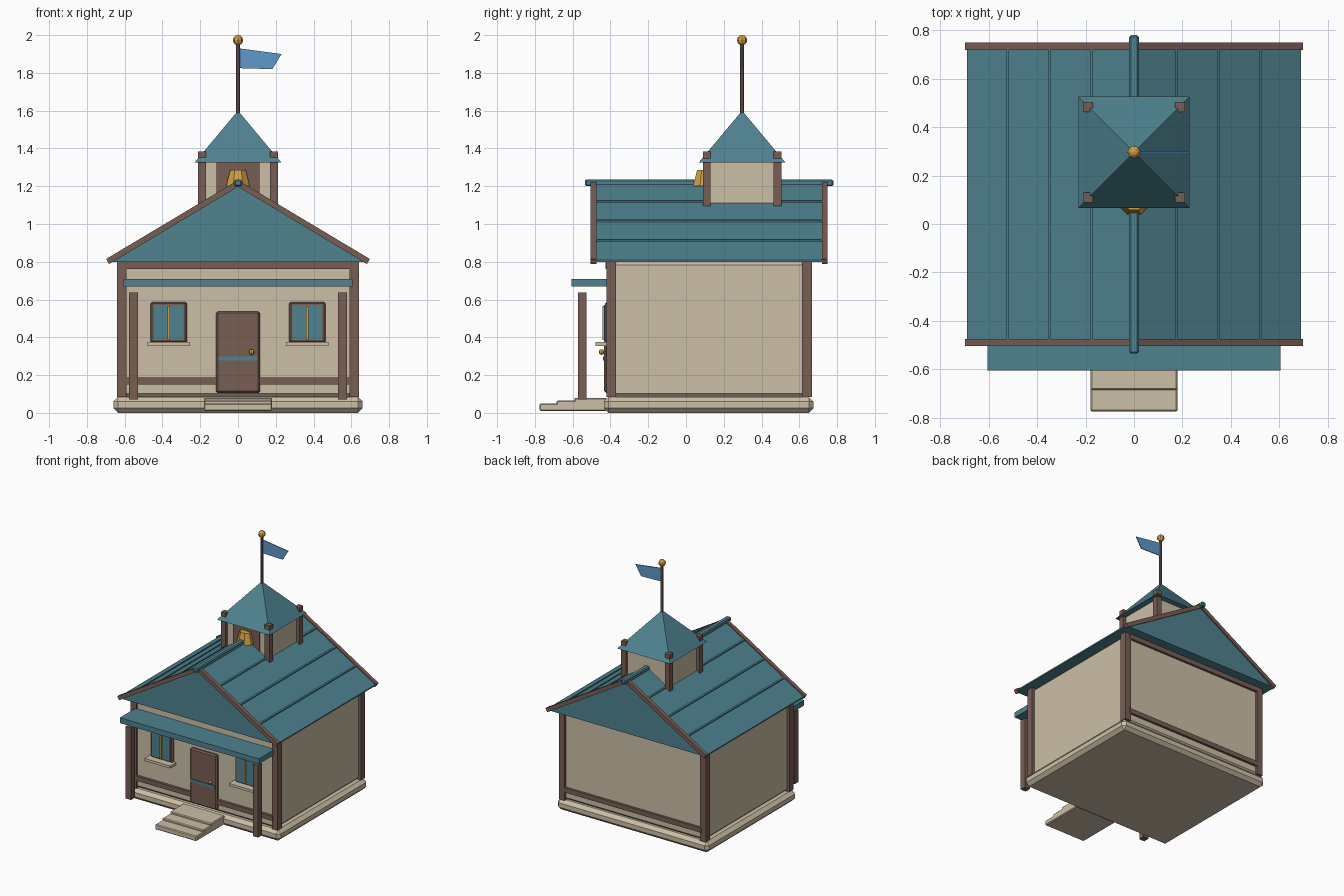
import bpy, bmesh, math
from mathutils import Vector

if "Cube" in bpy.data.objects:
    bpy.data.objects.remove(bpy.data.objects["Cube"])


def colour(name, hexa):
    lin = []
    for i in (0, 2, 4):
        c = int(hexa[i:i + 2], 16) / 255
        lin.append(c / 12.92 if c <= 0.04045 else ((c + 0.055) / 1.055) ** 2.4)
    m = bpy.data.materials.new(name)
    m.diffuse_color = (*lin, 1)
    m.use_nodes = True
    m.node_tree.nodes["Principled BSDF"].inputs["Base Color"].default_value = m.diffuse_color
    return m


CREAM = colour("cream plaster", "CCBFA6")
TEAL = colour("teal", "4E828F")
BROWN = colour("brown timber", "795E55")
GOLD = colour("gold", "D2A146")
BLUE = colour("flag blue", "5E98CA")


def finish(name, bm, mat):
    bmesh.ops.recalc_face_normals(bm, faces=bm.faces)
    me = bpy.data.meshes.new(name)
    bm.to_mesh(me)
    bm.free()
    me.materials.append(mat)
    ob = bpy.data.objects.new(name, me)
    bpy.context.collection.objects.link(ob)
    return ob


def box(name, x, y, z, mat, bevel=0.0):
    """Box from (min, max) ranges."""
    bm = bmesh.new()
    bmesh.ops.create_cube(bm, size=1)
    for v in bm.verts:
        v.co = Vector([(r[0] + r[1]) / 2 + c * (r[1] - r[0]) for r, c in zip((x, y, z), v.co)])
    if bevel:
        bmesh.ops.bevel(bm, geom=bm.edges[:], offset=bevel, segments=1, affect='EDGES')
    return finish(name, bm, mat)


def extrude_xz(name, pts, y0, y1, mat):
    """Outline in x-z pushed from y0 to y1."""
    bm = bmesh.new()
    f = bm.faces.new([bm.verts.new((px, y0, pz)) for px, pz in pts])
    r = bmesh.ops.extrude_face_region(bm, geom=[f])
    for v in r["geom"]:
        if isinstance(v, bmesh.types.BMVert):
            v.co.y = y1
    return finish(name, bm, mat)


def cone(name, loc, r1, r2, z0, z1, sides, mat, turn=0.0):
    bm = bmesh.new()
    bmesh.ops.create_cone(bm, cap_ends=True, segments=sides, radius1=r1, radius2=r2, depth=z1 - z0)
    ob = finish(name, bm, mat)
    ob.location = (*loc, (z0 + z1) / 2)
    ob.rotation_euler.z = turn
    return ob


def ball(name, loc, r, mat):
    bm = bmesh.new()
    bmesh.ops.create_uvsphere(bm, u_segments=8, v_segments=6, radius=r)
    ob = finish(name, bm, mat)
    ob.location = loc
    return ob


# plinth, walls and entrance steps
box("plinth", (-0.66, 0.66), (-0.435, 0.675), (0, 0.085), CREAM, 0.025)
box("walls", (-0.62, 0.62), (-0.405, 0.65), (0.085, 0.80), CREAM, 0.018)
for i, (front, top) in enumerate([(-0.775, 0.05), (-0.685, 0.065), (-0.59, 0.08)]):
    box(f"step_{i}", (-0.18, 0.18), (front, -0.42), (0.01, top), CREAM, 0.006)

# timber frame
for sx in (-1, 1):
    x = tuple(sorted((sx * 0.59, sx * 0.64)))
    for y in ((-0.422, -0.37), (0.613, 0.667)):
        box("corner_post", x, y, (0.085, 0.80), BROWN)
for y in ((-0.425, -0.39), (0.635, 0.668)):
    box("top_beam", (-0.6, 0.6), y, (0.763, 0.80), BROWN)
    box("lower_beam", (-0.6, 0.6), y, (0.15, 0.187), BROWN)

# main roof, battens, gable boards and ridge
EAVE, APEX = 0.81, 1.22
extrude_xz("main_roof", [(-0.69, 0.8), (0.69, 0.8), (0.69, EAVE), (0, APEX), (-0.69, EAVE)],
           -0.495, 0.74, TEAL)
slope = (APEX - EAVE) / 0.69
for sx in (-1, 1):
    for x in (0.175, 0.348, 0.521):
        a, b = x - 0.005, x + 0.005
        za, zb = APEX - a * slope, APEX - b * slope
        extrude_xz("roof_batten", [(sx * a, za - 0.01), (sx * b, zb - 0.01),
                                   (sx * b, zb + 0.008), (sx * a, za + 0.008)], -0.48, 0.725, TEAL)
    for y in (-0.505, 0.72):
        extrude_xz("gable_board", [(0, 1.232), (sx * 0.698, 0.815), (sx * 0.682, 0.788), (0, 1.197)],
                   y, y + 0.03, BROWN)
box("ridge_cap", (-0.02, 0.02), (-0.535, 0.78), (1.2, 1.235), TEAL, 0.007)

# porch
box("porch_roof", (-0.605, 0.605), (-0.605, -0.41), (0.668, 0.71), TEAL)
for sx in (-1, 1):
    box("porch_post", tuple(sorted((sx * 0.53, sx * 0.576))), (-0.573, -0.526), (0.07, 0.638), BROWN)

# door
box("door", (-0.117, 0.117), (-0.433, -0.40), (0.105, 0.538), BROWN, 0.01)
box("door_band", (-0.105, 0.105), (-0.44, -0.43), (0.277, 0.298), TEAL)
ball("door_knob", (0.072, -0.447, 0.322), 0.015, GOLD)

# windows
for sx in (-1, 1):
    c = sx * 0.367
    box("window_frame", (c - 0.097, c + 0.097), (-0.428, -0.40), (0.37, 0.588), BROWN, 0.01)
    box("window_pane", (c - 0.078, c + 0.078), (-0.433, -0.425), (0.385, 0.57), TEAL)
    box("window_mullion", (c - 0.007, c + 0.007), (-0.441, -0.432), (0.387, 0.565), GOLD)
    box("window_sill", (c - 0.112, c + 0.112), (-0.478, -0.40), (0.355, 0.375), CREAM)

# bell tower
CY = 0.297
box("tower_walls", (-0.185, 0.185), (0.11, 0.484), (1.09, 1.335), CREAM)
box("tower_opening", (-0.115, 0.115), (0.102, 0.112), (1.1, 1.33), BROWN)
for sx in (-1, 1):
    for sy in (-1, 1):
        px, py = sx * 0.19, CY + sy * 0.187
        box("tower_post", (px - 0.021, px + 0.021), (py - 0.021, py + 0.021), (1.09, 1.383), BROWN)
cone("tower_roof", (0, CY), 0.23 * math.sqrt(2), 0, 1.325, 1.6, 4, TEAL, math.pi / 4)
cone("bell", (0, 0.1), 0.068, 0.045, 1.2, 1.285, 8, GOLD, math.pi / 8)

# flagpole and flag
cone("flagpole", (0, CY), 0.011, 0.011, 1.57, 1.965, 8, BROWN)
ball("flagpole_finial", (0, CY, 1.973), 0.027, GOLD)
extrude_xz("flag", [(0.005, 1.93), (0.23, 1.9), (0.182, 1.82), (0.005, 1.825)],
           CY - 0.003, CY + 0.003, BLUE)
